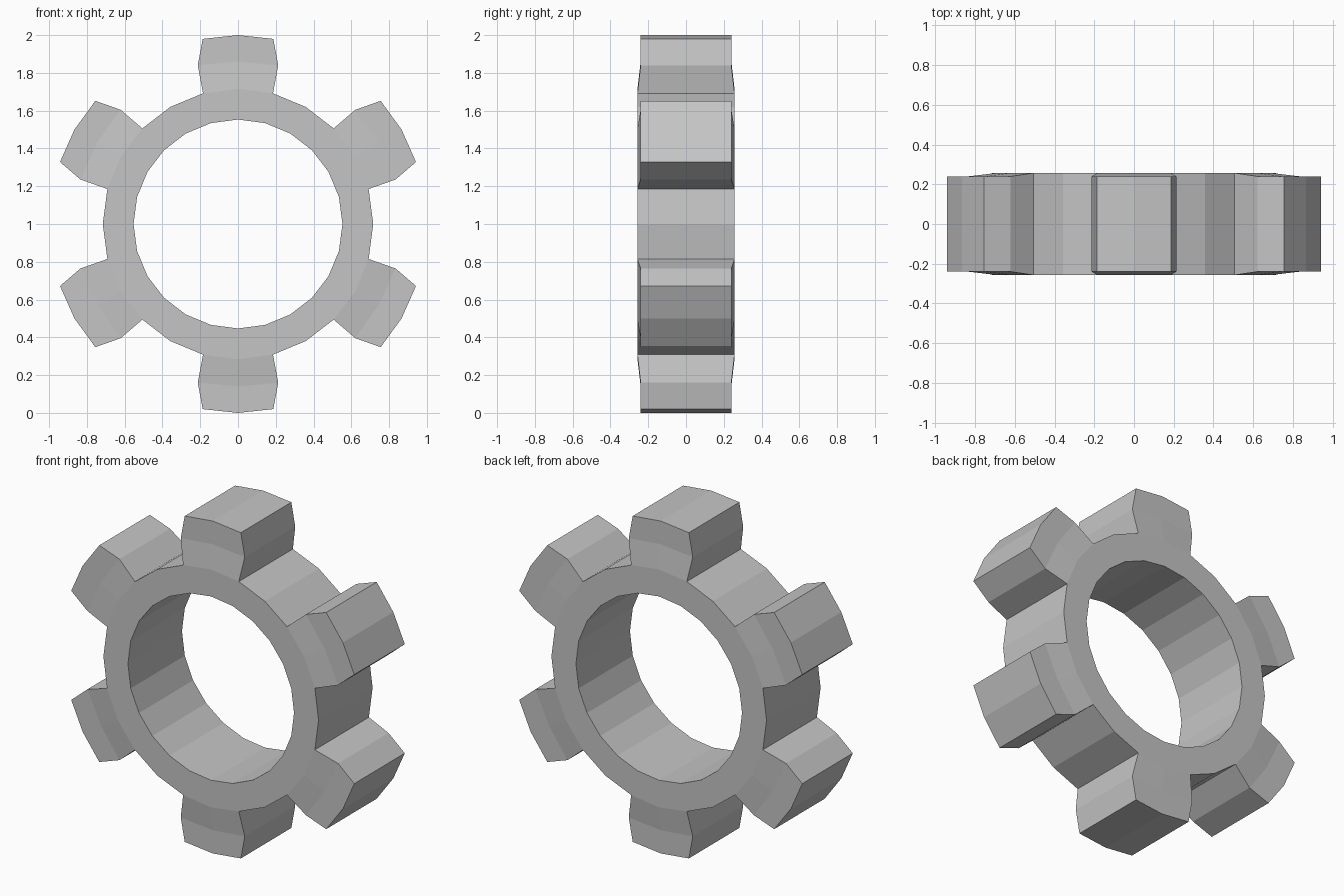
import bpy, bmesh
from math import cos, sin, pi

cube = bpy.data.objects.get("Cube")
if cube:
    bpy.data.objects.remove(cube, do_unlink=True)

SEGMENTS = 24
INNER, OUTER = 0.553, 0.716
DEPTH, TIP_DEPTH = 0.257, 0.24

grey = bpy.data.materials.new("plain grey")
grey.use_nodes = True
colour = (0.56, 0.56, 0.56, 1)
grey.diffuse_color = colour
grey.node_tree.nodes["Principled BSDF"].inputs["Base Color"].default_value = colour

bm = bmesh.new()


def vert_pair(radial, across, angle, depth):
    """Front and back vertices at a point given in a frame turned by angle."""
    x = radial * cos(angle) - across * sin(angle)
    z = radial * sin(angle) + across * cos(angle) + 1
    return [bm.verts.new((x, y, z)) for y in (-depth, depth)]


def bridge(a, b):
    """Wall running front to back between two vertex pairs."""
    bm.faces.new((a[0], b[0], b[1], a[1]))


def caps(a, b, c, d):
    """Matching front and back quads."""
    for side in (0, 1):
        bm.faces.new([p[side] for p in (a, b, c, d)])


# Ring body
angles = [2 * pi * i / SEGMENTS for i in range(SEGMENTS)]
inner = [vert_pair(INNER, 0, a, DEPTH) for a in angles]
outer = [vert_pair(OUTER, 0, a, DEPTH) for a in angles]
for i in range(SEGMENTS):
    j = (i + 1) % SEGMENTS
    bridge(inner[i], inner[j])
    caps(inner[i], outer[i], outer[j], inner[j])
    # Exposed rim in the gaps between teeth
    if i % 4 in (0, 3):
        bridge(outer[i], outer[j])

# Six teeth, each growing from two ring segments
for c in range(2, SEGMENTS, 4):
    rows = [[outer[c - 1], outer[c], outer[c + 1]]]
    for edge, middle, half_width in ((0.84, 0.86, 0.213), (0.98, 1.0, 0.187)):
        rows.append([vert_pair(edge, -half_width, angles[c], TIP_DEPTH),
                     vert_pair(middle, 0, angles[c], TIP_DEPTH),
                     vert_pair(edge, half_width, angles[c], TIP_DEPTH)])
    for low, high in zip(rows, rows[1:]):
        for k in (0, 1):
            caps(low[k], high[k], high[k + 1], low[k + 1])
        for k in (0, 2):
            bridge(low[k], high[k])
    for k in (0, 1):
        bridge(rows[-1][k], rows[-1][k + 1])

bmesh.ops.recalc_face_normals(bm, faces=bm.faces)
mesh = bpy.data.meshes.new("gear_wheel")
bm.to_mesh(mesh)
bm.free()
mesh.materials.append(grey)
gear = bpy.data.objects.new("gear_wheel", mesh)
bpy.context.collection.objects.link(gear)
